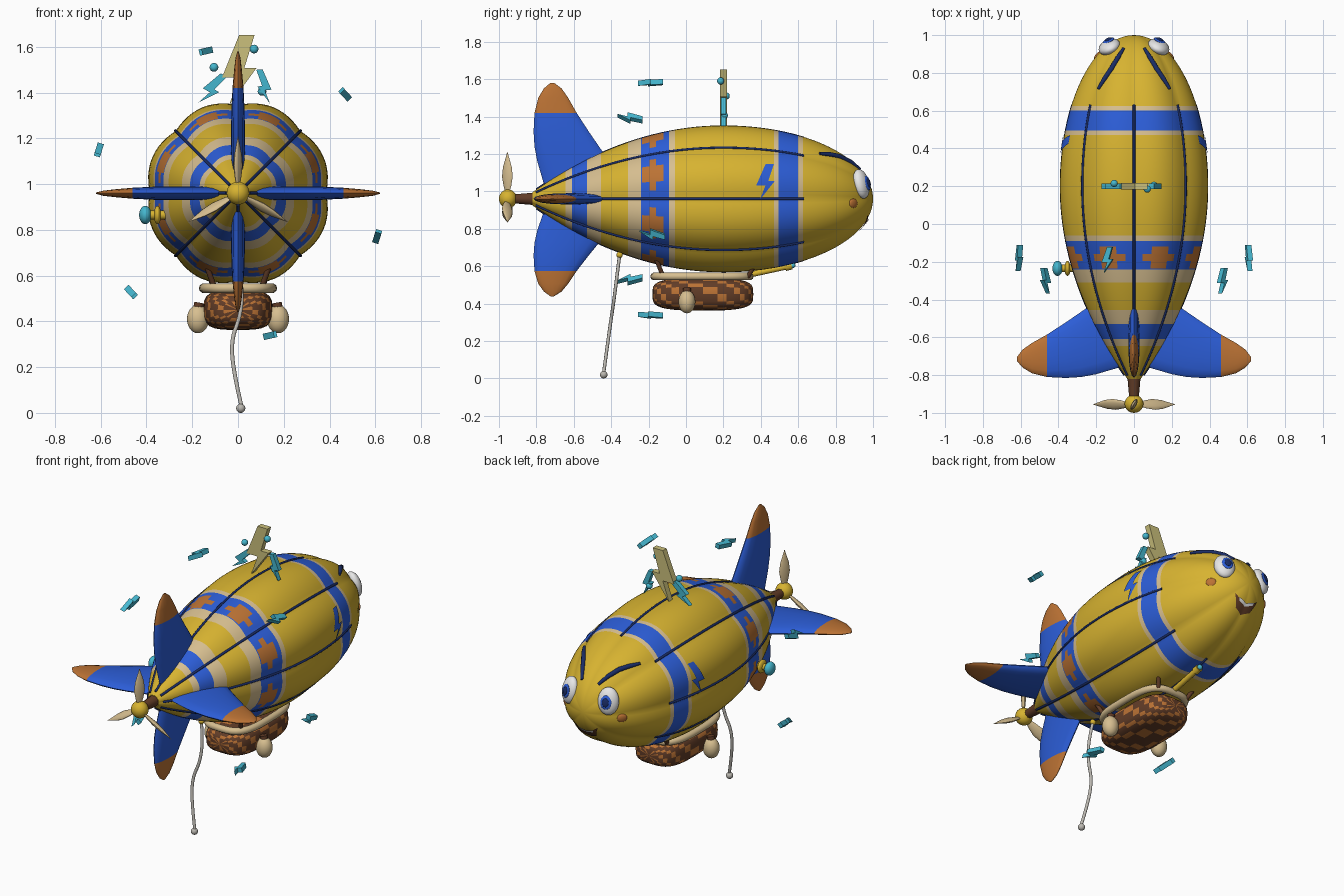
import bpy, bmesh
from math import sin, cos, pi, sqrt, atan2, hypot, radians
from mathutils import Vector, Matrix

old = bpy.data.objects.get("Cube")
if old:
    bpy.data.objects.remove(old, do_unlink=True)

AXIS_Z, RADIUS, WIDEST = 0.96, 0.385, 0.2


def colour(name, r, g, b):
    m = bpy.data.materials.new(name)
    m.diffuse_color = (r, g, b, 1)
    m.use_nodes = True
    m.node_tree.nodes["Principled BSDF"].inputs["Base Color"].default_value = (r, g, b, 1)
    return m


yellow = colour("yellow fabric", 0.68, 0.45, 0.03)
blue = colour("blue paint", 0.025, 0.11, 0.68)
tan = colour("tan", 0.68, 0.52, 0.28)
orange = colour("burnt orange", 0.5, 0.17, 0.035)
brown = colour("dark brown", 0.12, 0.045, 0.02)
navy = colour("navy", 0.01, 0.025, 0.13)
white = colour("white", 0.8, 0.8, 0.8)
cyan = colour("cyan", 0.06, 0.47, 0.62)
grey = colour("grey rope", 0.5, 0.48, 0.44)
khaki = colour("pale khaki", 0.6, 0.53, 0.2)


def finish(name, bm, mats, smooth=True):
    bmesh.ops.recalc_face_normals(bm, faces=bm.faces)
    me = bpy.data.meshes.new(name)
    bm.to_mesh(me)
    bm.free()
    for m in mats:
        me.materials.append(m)
    ob = bpy.data.objects.new(name, me)
    bpy.context.collection.objects.link(ob)
    if smooth:
        bpy.ops.object.select_all(action='DESELECT')
        ob.select_set(True)
        bpy.context.view_layer.objects.active = ob
        bpy.ops.object.shade_smooth_by_angle(angle=radians(40))
    return ob


def loft(name, rings, mats, rule=lambda i, j: 0, matrix=Matrix()):
    """Skin closed rings; rule gives the material for strip i, segment j."""
    bm = bmesh.new()
    vs = [[bm.verts.new(matrix @ Vector(p)) for p in ring] for ring in rings]
    n = len(rings[0])
    for i in range(len(vs) - 1):
        for j in range(n):
            k = (j + 1) % n
            f = bm.faces.new((vs[i][j], vs[i][k], vs[i + 1][k], vs[i + 1][j]))
            f.material_index = rule(i, j)
    for i, ring in ((0, vs[0]), (len(vs) - 2, vs[-1])):
        bm.faces.new(ring).material_index = rule(i, 0)
    bmesh.ops.remove_doubles(bm, verts=bm.verts, dist=0.0002)
    return finish(name, bm, mats)


def ball(name, loc, radii, mat, facing=(0, 1, 0)):
    bm = bmesh.new()
    bmesh.ops.create_uvsphere(bm, u_segments=24, v_segments=14, radius=1)
    turn = Vector(facing).to_track_quat('Y', 'Z').to_matrix().to_4x4()
    bm.transform(Matrix.Translation(loc) @ turn @ Matrix.Diagonal((*radii, 1)))
    return finish(name, bm, [mat])


def tube(name, pts, r, mat, cyclic=False, spline='POLY', taper=None):
    cu = bpy.data.curves.new(name, 'CURVE')
    cu.dimensions = '3D'
    cu.bevel_depth, cu.bevel_resolution, cu.use_fill_caps = r, 3, True
    sp = cu.splines.new(spline)
    sp.points.add(len(pts) - 1)
    for i, p in enumerate(pts):
        sp.points[i].co = (*p, 1)
        sp.points[i].radius = taper[i] if taper else 1
    sp.use_cyclic_u = cyclic
    if spline == 'NURBS':
        sp.order_u, sp.use_endpoint_u = 3, True
    sp.use_smooth = True
    cu.materials.append(mat)
    ob = bpy.data.objects.new(name, cu)
    bpy.context.collection.objects.link(ob)
    return ob


def plate(name, outline, depth, mat, matrix):
    """Flat outline in local x, z extruded along local y."""
    bm = bmesh.new()
    f = bm.faces.new([bm.verts.new((a, -depth / 2, b)) for a, b in outline])
    new = bmesh.ops.extrude_face_region(bm, geom=[f])["geom"]
    bmesh.ops.translate(bm, vec=(0, depth, 0), verts=[v for v in new if isinstance(v, bmesh.types.BMVert)])
    bm.transform(matrix)
    return finish(name, bm, [mat], smooth=False)


def decal(name, outline, place, mat):
    """Painted shape laid onto the hull by a mapping function."""
    bm = bmesh.new()
    bm.faces.new([bm.verts.new((a, b, 0)) for a, b in outline])
    bmesh.ops.triangulate(bm, faces=bm.faces)
    bmesh.ops.subdivide_edges(bm, edges=bm.edges, cuts=4, use_grid_fill=True)
    for v in bm.verts:
        v.co = place(v.co.x, v.co.y)
    return finish(name, bm, [mat])


# Hull shape: elliptical nose, parabolic tail, eight fabric lobes
def hull_r(y):
    if y > WIDEST:
        return RADIUS * sqrt(max(0, 1 - ((y - WIDEST) / 0.8) ** 2))
    return RADIUS * (1 - ((WIDEST - y) / 1.07) ** 2)


def lobe(a):
    return 1 + 0.055 * abs(sin(4 * a))


def hull_point(y, a, lift=0.0):
    r = hull_r(y) * lobe(a) + lift
    return Vector((r * cos(a), y, AXIS_Z + r * sin(a)))


def on_side(side):
    def place(y, z):
        h, a = z - AXIS_Z, 0
        for _ in range(5):
            x = sqrt((hull_r(y) * lobe(a)) ** 2 - h * h)
            a = atan2(h, x)
        return Vector((side * (x + 0.006), y, z))
    return place


def on_nose(x, z):
    h = z - AXIS_Z
    r = hypot(x, h) / lobe(atan2(h, x))
    return Vector((x, WIDEST + 0.8 * sqrt(1 - (r / RADIUS) ** 2) + 0.007, z))


# Hull with painted bands and a stepped cross pattern
bands = [(-.645, -.61, 1), (-.61, -.53, 2), (-.53, -.455, 1), (-.31, -.24, 1), (-.24, -.09, 2),
         (-.09, -.06, 1), (.47, .495, 1), (.495, .60, 2), (.60, .625, 1)]
steps = [-.235, -.195, -.16, -.12]
cuts = {e for b in bands for e in b[:2]} | set(steps)
cuts |= {-0.82 + 1.02 * i / 20 for i in range(21)} | {WIDEST + 0.8 * sin(i * pi / 48) for i in range(1, 25)}
ys = sorted(cuts)
SEG = 96


def hull_paint(i, j):
    y = (ys[i] + ys[i + 1]) / 2
    k = abs(j % 12 - 5.5)
    if steps[0] < y < steps[3] and k < (4 if steps[1] < y < steps[2] else 2):
        return 3
    return next((m for lo, hi, m in bands if lo < y < hi), 0)


loft("hull", [[hull_point(y, 2 * pi * j / SEG) for j in range(SEG)] for y in ys],
     [yellow, tan, blue, orange], hull_paint)
for n in range(8):
    tube(f"hull_seam_{n}", [hull_point(-0.8 + 1.43 * i / 30, n * pi / 4, 0.001) for i in range(31)], 0.007, navy)

# Tail fins: radius, trailing y, leading y, half thickness
stations = [(.08, -.76, -.34, .03), (.2, -.795, -.41, .03), (.28, -.81, -.465, .03), (.36, -.815, -.52, .029),
            (.46, -.81, -.585, .024), (.54, -.79, -.63, .017), (.59, -.76, -.665, .011), (.62, -.725, -.705, .003)]
fin_rings = [[(t * sin(a), (lo + hi) / 2 + (hi - lo) / 2 * cos(a), r)
              for a in [2 * pi * k / 16 for k in range(16)]] for r, lo, hi, t in stations]
for n, part in enumerate(["top_fin", "left_fin", "bottom_fin", "right_fin"]):
    m = Matrix.Translation((0, 0, AXIS_Z)) @ Matrix.Rotation(n * pi / 2, 4, 'Y')
    m = m @ Matrix.Diagonal((1, 1, 0.84 if n == 2 else 1, 1))
    loft(part, fin_rings, [blue, orange], lambda i, j: int(i >= 4), m)

# Propeller
tube("propeller_shaft", [(0, -.80, AXIS_Z), (0, -.94, AXIS_Z)], 0.036, brown, taper=[1, 0.65])
ball("propeller_hub", (0, -.952, AXIS_Z), (.05, .048, .05), yellow)
blade = [(.03, .012), (.07, .024), (.12, .033), (.17, .027), (.21, .014), (.25, .001)]
for n in range(3):
    m = (Matrix.Translation((0, -.955, AXIS_Z)) @ Matrix.Rotation(n * 2 * pi / 3, 4, 'Y')
         @ Matrix.Rotation(radians(60), 4, 'Z'))
    loft(f"propeller_blade_{n}", [[(w * cos(k * pi / 6), w * 0.4 * sin(k * pi / 6), r) for k in range(12)]
                                  for r, w in blade], [tan], matrix=m)


# Woven gondola with rim, struts and side bags
def power(v, e):
    return abs(v) ** e * (1 if v >= 0 else -1)


basket = []
for i in range(19):
    p = -pi / 2 + pi * i / 18
    s = abs(cos(p)) ** 0.5
    basket.append([(0.152 * s * power(cos(a), .6), 0.09 + 0.27 * power(sin(p), .7), 0.45 + 0.088 * s * power(sin(a), .6))
                   for a in [2 * pi * k / 24 for k in range(24)]])
loft("gondola_basket", basket, [brown, orange], lambda i, j: int((i + j) % 3 == 0))
tube("gondola_rim", [(0.15 * power(cos(a), .6), 0.085 + 0.255 * power(sin(a), .6), 0.545)
                     for a in [2 * pi * k / 40 for k in range(40)]], 0.021, tan, cyclic=True)
for side, word in ((1, "left"), (-1, "right")):
    tube(f"{word}_rear_strut", [(side * .1, -.12, .54), (side * .14, -.165, .65)], 0.012, brown)
    tube(f"{word}_front_strut", [(side * .1, .33, .54), (side * .14, .38, .63)], 0.012, brown)
    ball(f"{word}_bag", (side * .175, .005, .41), (.048, .045, .062), tan)
    tube(f"{word}_bag_tie", [(side * .175, .005, .455), (side * .17, .005, .482)], 0.022, brown)

# Front spout, side horn and trailing rope
tube("spout", [(0, .32, .55), (0, .55, .6)], 0.016, yellow)
tube("spout_collar", [(0, .53, .595), (0, .565, .603)], 0.022, yellow)
ball("spout_tip", (0, .57, .604), (.015, .015, .015), cyan)
tube("horn_stem", [(-.29, -.235, .865), (-.39, -.235, .865)], 0.02, yellow)
ball("horn_flange", (-.352, -.235, .865), (.04, .016, .04), yellow, (1, 0, 0))
ball("horn_knob", (-.405, -.235, .865), (.04, .027, .04), cyan, (1, 0, 0))
tube("rope", [(0, -.355, .66), (.02, -.37, .54), (.01, -.385, .42), (-.03, -.4, .32), (-.02, -.42, .18),
              (.015, -.44, .03)], 0.009, grey, spline='NURBS')
ball("rope_anchor", (0, -.355, .66), (.017, .017, .017), yellow)
ball("rope_weight", (.012, -.44, .02), (.02, .02, .02), grey)

# Face and painted side bolts
bolt = [(0, .5), (.45, .5), (.15, .03), (.5, .03), (-.3, -.5), (0, -.1), (-.5, -.1)]
for side, word in ((1, "left"), (-1, "right")):
    n = Vector((side * .4, .88, .22)).normalized()
    eye = Vector((side * .13, .937, 1.04))
    gaze = (n + Vector((-side * .25, 0, -.1))).normalized()
    ball(f"{word}_eye", eye, (.06, .038, .08), white, n)
    ball(f"{word}_iris", eye + gaze * .034, (.032, .009, .04), blue, n)
    ball(f"{word}_pupil", eye + gaze * .041, (.019, .007, .025), navy, n)
    brow = [(.055, .93), (.085, .88), (.12, .82), (.155, .77), (.19, .715)]
    tube(f"{word}_brow", [(side * x, y, AXIS_Z + 0.006 + sqrt((hull_r(y) * 1.03) ** 2 - x * x)) for x, y in brow],
         0.013, navy, taper=[.6, 1, 1.1, 1, .6])
    ball(f"{word}_cheek", (side * .19, .893, .935), (.03, .012, .026), orange, (side * .7, .65, -.1))
    decal(f"{word}_side_bolt", [(.425 + .1 * a, 1.05 + .19 * b) for a, b in bolt], on_side(side), blue)
decal("mouth", [(-.08, .875), (-.04, .845), (0, .836), (.04, .845), (.08, .875), (.05, .805), (0, .785), (-.05, .805)],
      on_nose, brown)
decal("teeth", [(-.055, .857), (0, .838), (.055, .857), (.045, .838), (0, .822), (-.045, .838)],
      lambda x, z: on_nose(x, z) + Vector((0, .003, -.001)), white)


# Floating bolts and sparks above and around the hull
def sized(w, h):
    return [(a * w, b * h) for a, b in bolt]


plate("large_bolt", sized(.15, .31), .036, khaki, Matrix.Translation((.005, .2, 1.497)))
plate("spark_bolt_a", sized(.07, .16), .028, cyan,
      Matrix.Translation((-.115, .2, 1.415)) @ Matrix.Rotation(radians(30), 4, 'Y'))
plate("spark_bolt_b", sized(-.06, .155), .028, cyan,
      Matrix.Translation((.115, .2, 1.425)) @ Matrix.Rotation(radians(-6), 4, 'Y'))
for n, p in enumerate([(.07, .185, 1.59), (-.105, .215, 1.51), (.105, .205, 1.405)]):
    ball(f"spark_ball_{n}", p, (.019, .019, .019), cyan)
for n in range(6):
    a = radians(42.7 + 60 * n)
    out, around = Vector((cos(a), 0, sin(a))), Vector((-sin(a), 0, cos(a)))
    at = out * .637 + Vector((0, (-.3, -.19, -.18)[n % 3], AXIS_Z))
    m = Matrix((-around, out, Vector((0, 1, 0)))).transposed().to_4x4()
    plate(f"floating_bolt_{n}", sized(.06, .135), .028, cyan, Matrix.Translation(at) @ m)
